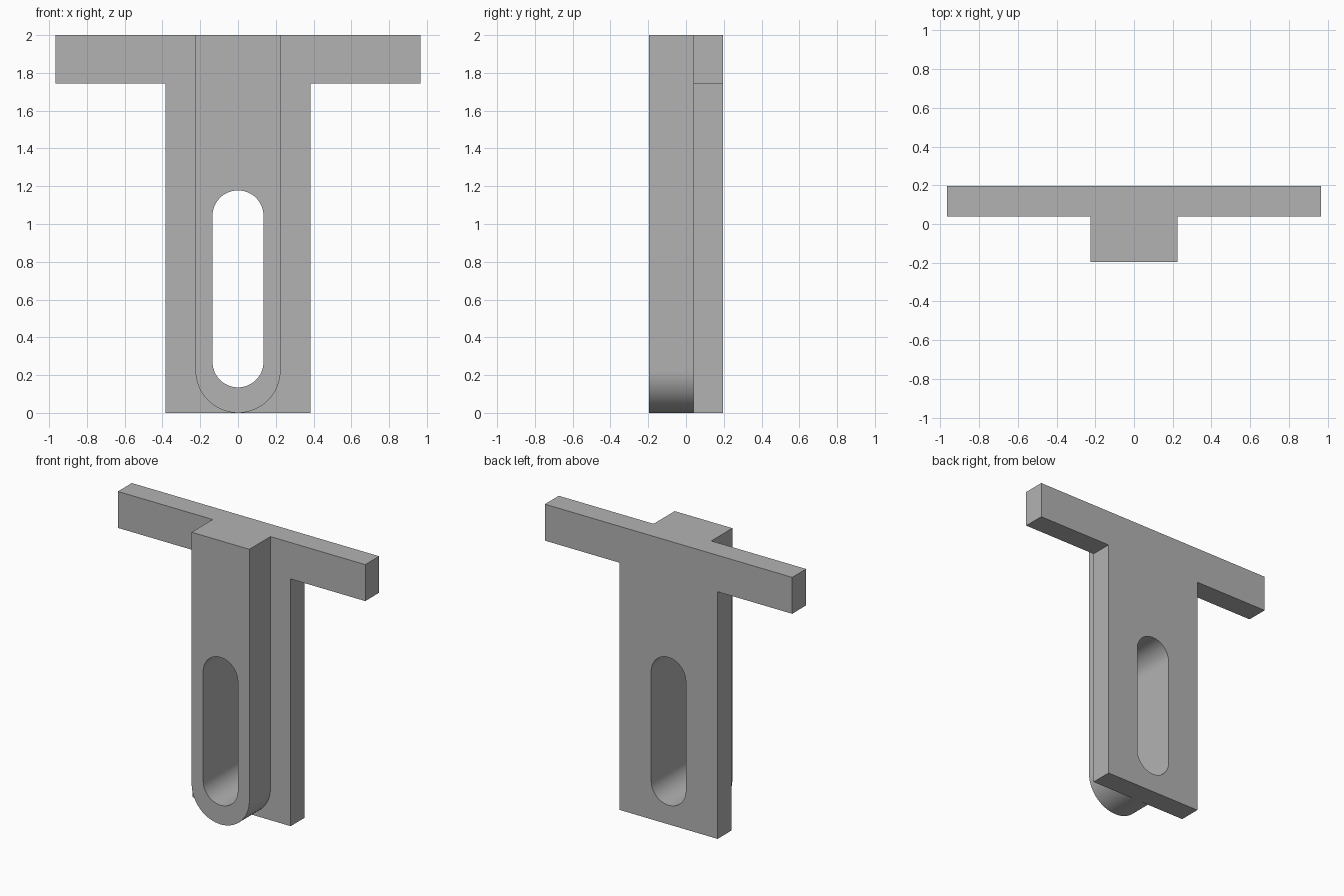
import bpy, bmesh, math

if "Cube" in bpy.data.objects:
    bpy.data.objects.remove(bpy.data.objects["Cube"])

BACK, STEP, FRONT = 0.195, 0.04, -0.195
TOP = 2.0

grey = bpy.data.materials.new("plain_grey")
grey.use_nodes = True
colour = (0.45, 0.45, 0.45, 1)
grey.diffuse_color = colour
grey.node_tree.nodes["Principled BSDF"].inputs["Base Color"].default_value = colour


def arc(radius, centre_z, start, end, steps=32):
    """Points of an arc about x = 0, angles in degrees."""
    angles = [math.radians(start + (end - start) * i / steps) for i in range(steps + 1)]
    return [(round(radius * math.cos(a), 5), round(centre_z + radius * math.sin(a), 5))
            for a in angles]


def extrude_profile(name, profile, y_front, y_back):
    """Solid made by pushing an x-z outline along y."""
    bm = bmesh.new()
    face = bm.faces.new([bm.verts.new((x, y_front, z)) for x, z in profile])
    result = bmesh.ops.extrude_face_region(bm, geom=[face], use_keep_orig=True)
    for v in result["geom"]:
        if isinstance(v, bmesh.types.BMVert):
            v.co.y = y_back
    bmesh.ops.recalc_face_normals(bm, faces=bm.faces)
    mesh = bpy.data.meshes.new(name)
    bm.to_mesh(mesh)
    bm.free()
    obj = bpy.data.objects.new(name, mesh)
    bpy.context.collection.objects.link(obj)
    mesh.materials.append(grey)
    return obj


def apply_boolean(target, other, operation):
    mod = target.modifiers.new(operation.lower(), 'BOOLEAN')
    mod.operation = operation
    mod.solver = 'EXACT'
    mod.object = other
    bpy.context.view_layer.objects.active = target
    bpy.ops.object.modifier_apply(modifier=mod.name)
    bpy.data.objects.remove(other)


# T-shaped back plate, mirrored from its left half outline
half = [(0.383, 0), (0.383, 1.743), (0.965, 1.743), (0.965, TOP)]
plate = extrude_profile("t_bracket", half + [(-x, z) for x, z in reversed(half)], STEP, BACK)

# Raised front rib with a rounded foot
rib_width = 0.225
rib = extrude_profile("front_rib",
                      arc(rib_width, rib_width, 180, 360) + [(rib_width, TOP), (-rib_width, TOP)],
                      FRONT, STEP)
apply_boolean(plate, rib, 'UNION')

# Rounded slot through both layers
slot_radius = 0.135
slot = extrude_profile("slot_cutter",
                       arc(slot_radius, 0.27, 180, 360) + arc(slot_radius, 1.043, 0, 180),
                       FRONT - 0.1, BACK + 0.1)
slot.hide_render = True
apply_boolean(plate, slot, 'DIFFERENCE')

# Smooth round walls, crisp edges
bpy.ops.object.select_all(action='DESELECT')
plate.select_set(True)
bpy.context.view_layer.objects.active = plate
bpy.ops.object.shade_smooth_by_angle(angle=math.radians(30))
